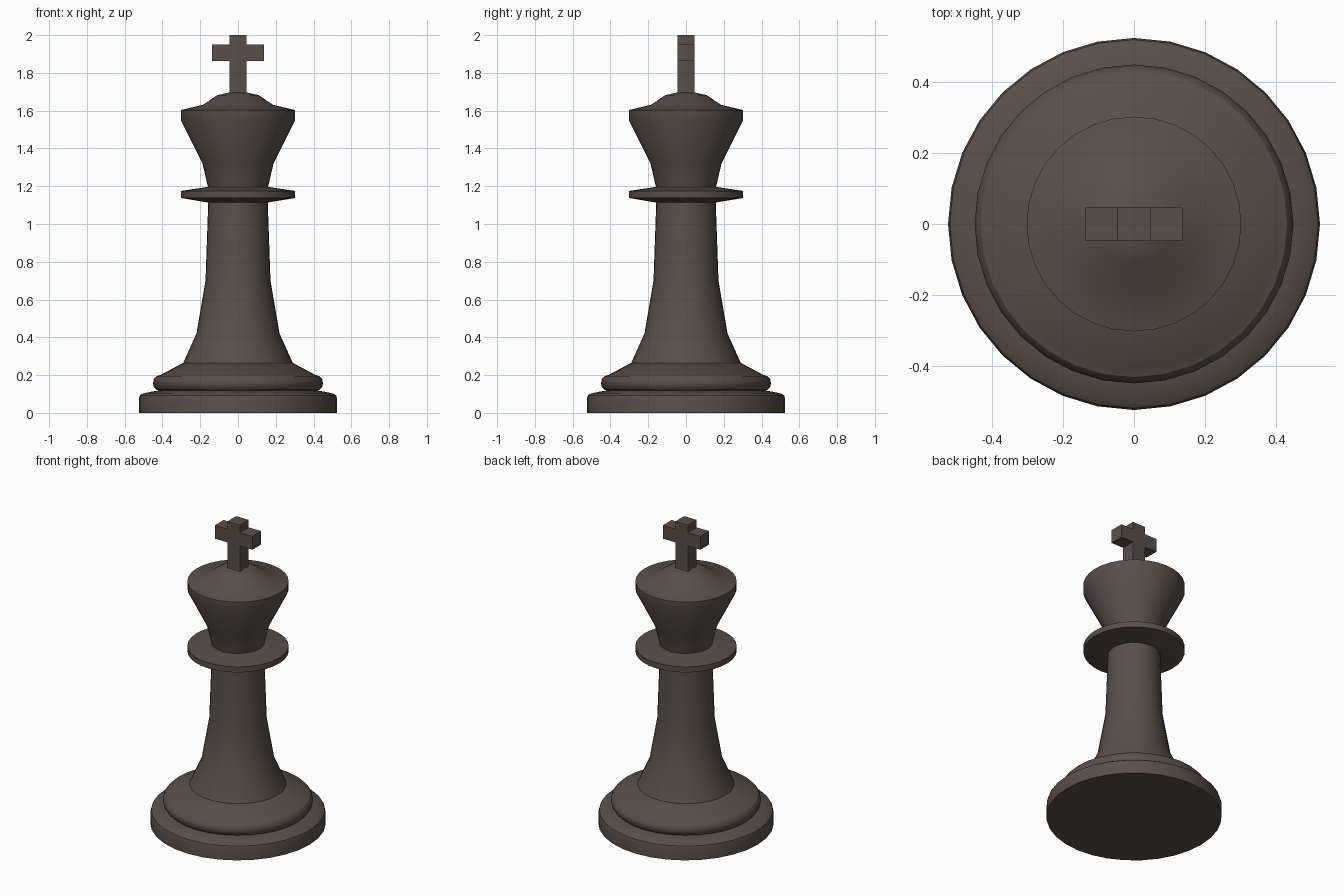
import bpy, bmesh, math

cube = bpy.data.objects.get("Cube")
if cube:
    bpy.data.objects.remove(cube, do_unlink=True)

SIDES = 32

wood = bpy.data.materials.new("dark_brown")
wood.use_nodes = True
COLOUR = (0.098, 0.078, 0.068, 1)
wood.diffuse_color = COLOUR
bsdf = wood.node_tree.nodes["Principled BSDF"]
bsdf.inputs["Base Color"].default_value = COLOUR
bsdf.inputs["Roughness"].default_value = 0.6


def finish(name, bm, smooth):
    bmesh.ops.recalc_face_normals(bm, faces=bm.faces)
    mesh = bpy.data.meshes.new(name)
    bm.to_mesh(mesh)
    bm.free()
    mesh.materials.append(wood)
    obj = bpy.data.objects.new(name, mesh)
    bpy.context.collection.objects.link(obj)
    if smooth:
        bpy.ops.object.select_all(action="DESELECT")
        obj.select_set(True)
        bpy.context.view_layer.objects.active = obj
        bpy.ops.object.shade_smooth_by_angle(angle=math.radians(30))
    return obj


def lathe(name, profile):
    """Turn (radius, height) points around z and cap both ends."""
    bm = bmesh.new()
    rings = []
    for r, z in profile:
        rings.append([bm.verts.new((r * math.cos(a), r * math.sin(a), z))
                      for a in (math.tau * i / SIDES for i in range(SIDES))])
    for low, high in zip(rings, rings[1:]):
        for i in range(SIDES):
            j = (i + 1) % SIDES
            bm.faces.new((low[i], low[j], high[j], high[i]))
    bm.faces.new(rings[0])
    bm.faces.new(rings[-1])
    return finish(name, bm, True)


# Foot: wide disc with a rounded shoulder
lathe("base", [(0.525, 0), (0.525, 0.075), (0.52, 0.092), (0.505, 0.102),
               (0.45, 0.114), (0.40, 0.121)])

# Rounded ring that slopes up to the stem
lathe("base_ring", [(0.41, 0.117), (0.432, 0.122), (0.446, 0.138), (0.45, 0.158),
                    (0.446, 0.178), (0.432, 0.194), (0.41, 0.201), (0.29, 0.265)])

# Flared stem
lathe("stem", [(0.29, 0.265), (0.22, 0.42), (0.172, 0.70), (0.157, 1.13)])

# Thin collar
lathe("collar", [(0.155, 1.113), (0.303, 1.138), (0.303, 1.175), (0.155, 1.197)])

# Flared head with a domed top
lathe("head", [(0.155, 1.18), (0.16, 1.20), (0.188, 1.32), (0.303, 1.55),
               (0.303, 1.603), (0.185, 1.631), (0.11, 1.682), (0.04, 1.698)])

# Cross: half outline mirrored in x, then extruded through its depth
P, B, D = 0.046, 0.137, 0.046
half = [(P, 1.67), (P, 1.862), (B, 1.862), (B, 1.95), (P, 1.95), (P, 2.0)]
outline = half + [(-x, z) for x, z in reversed(half)]
bm = bmesh.new()
front = bm.faces.new([bm.verts.new((x, -D, z)) for x, z in outline])
extruded = bmesh.ops.extrude_face_region(bm, geom=[front], use_keep_orig=True)
moved = [g for g in extruded["geom"] if isinstance(g, bmesh.types.BMVert)]
bmesh.ops.translate(bm, verts=moved, vec=(0, 2 * D, 0))
finish("cross", bm, False)
